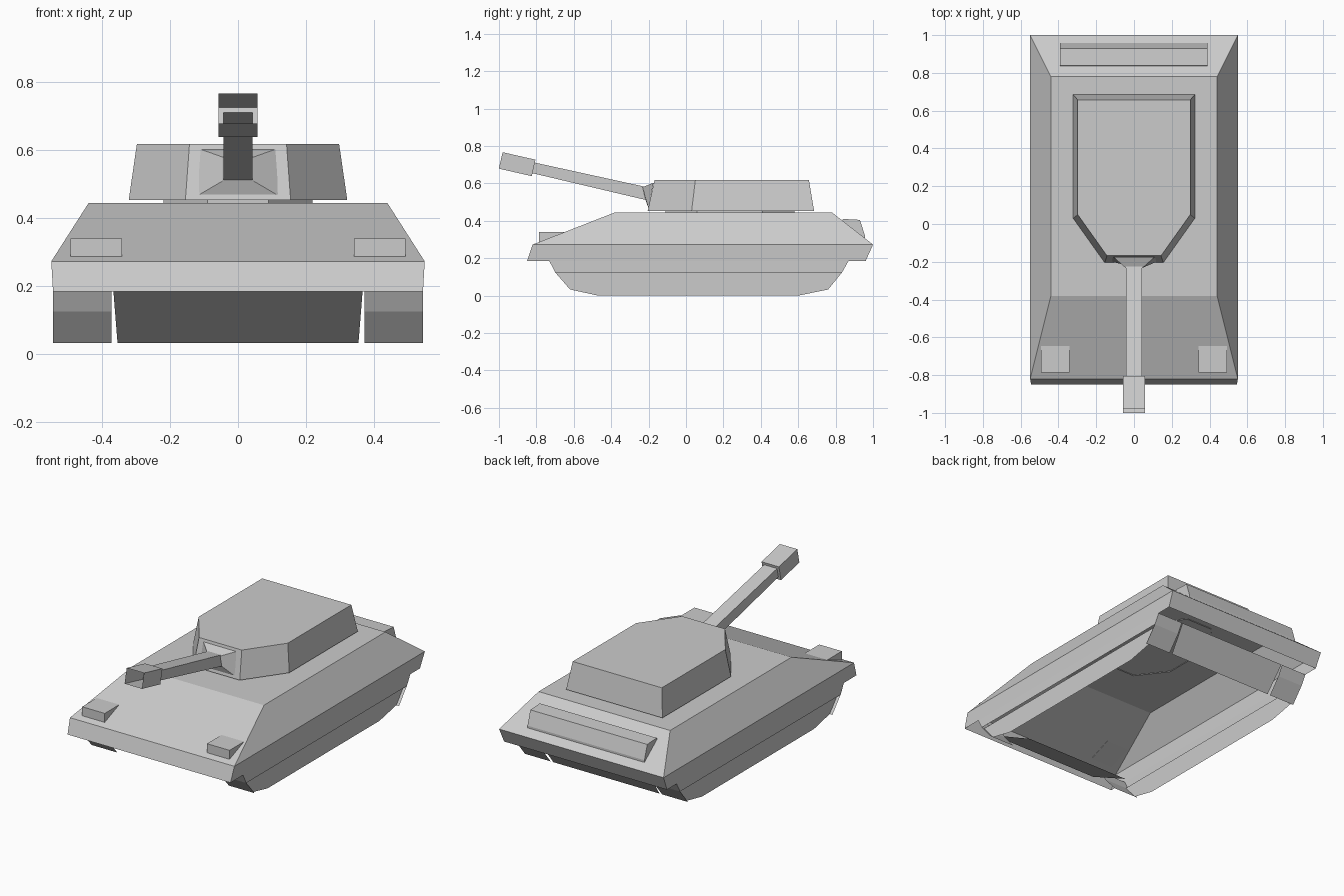
import bpy, bmesh
from mathutils import Vector

if "Cube" in bpy.data.objects:
    bpy.data.objects.remove(bpy.data.objects["Cube"])


def make(name, verts, faces):
    me = bpy.data.meshes.new(name)
    me.from_pydata([tuple(v) for v in verts], [], faces)
    bm = bmesh.new()
    bm.from_mesh(me)
    bmesh.ops.recalc_face_normals(bm, faces=bm.faces)
    bm.to_mesh(me)
    bm.free()
    ob = bpy.data.objects.new(name, me)
    bpy.context.collection.objects.link(ob)
    return ob


def loft(name, loops, first=True, last=True):
    """Skin a stack of equal-length loops, optionally capping the ends."""
    n = len(loops[0])
    verts = [v for lp in loops for v in lp]
    faces = [(k * n + i, k * n + (i + 1) % n, (k + 1) * n + (i + 1) % n, (k + 1) * n + i)
             for k in range(len(loops) - 1) for i in range(n)]
    if first:
        faces.append(tuple(range(n)))
    if last:
        faces.append(tuple(range(len(verts) - n, len(verts))))
    return make(name, verts, faces)


def rect(x, y0, y1, z):
    return [(-x, y0, z), (x, y0, z), (x, y1, z), (-x, y1, z)]


def prism(name, x0, x1, profile):
    return loft(name, [[(x, y, z) for y, z in profile] for x in (x0, x1)])


def strip(name, rows):
    """Open sheet; each row is (x0, x1, y, z)."""
    verts = [p for x0, x1, y, z in rows for p in ((x0, y, z), (x1, y, z))]
    return make(name, verts, [(2 * i, 2 * i + 1, 2 * i + 3, 2 * i + 2)
                              for i in range(len(rows) - 1)])


# Upper hull shell, open underneath
loft("hull", [rect(.44, -.38, .78, .445), rect(.55, -.82, 1.0, .273),
              rect(.545, -.85, .96, .184)], last=False)

# Lower nose and tail plates
strip("nose_plate", [(-.367, .367, -.80, .184), (-.355, .355, -.50, .033)])
strip("tail_plate", [(-.367, .367, .868, .184), (-.355, .355, .76, .033)])

# Track side sheets (upper panel, inset lower panel) and end plates
front = [(-.73, .184), (-.70, .125), (-.62, .033)]
rear = [(.868, .184), (.835, .125), (.76, .033)]
for s, side in ((-1, "left"), (1, "right")):
    upper = [front[0], front[1], rear[1], rear[0]]
    lower = front[1:] + [(-.47, 0), (.60, 0)] + rear[:0:-1]
    for part, prof, x in (("upper", upper, .545), ("lower", lower, .527)):
        make(f"{side}_track_{part}_side", [(s * x, y, z) for y, z in prof],
             [tuple(range(len(prof)))])
    for part, prof in (("front", front), ("rear", rear)):
        strip(f"{side}_track_{part}", [(s * .373, s * .545, y, z) for y, z in prof])
    # Headlight wedges on the sloped front
    prism(side + "_headlight", s * .342, s * .493,
          [(-.785, .285), (-.785, .341), (-.64, .341)])

# Stowage box on the sloped rear
prism("rear_box", -.392, .39,
      [(.835, .400), (.84, .41), (.93, .405), (.957, .32), (.957, .306)])


# Turret and its ring
def plan(half, z):
    return [(x, y, z) for x, y in half] + [(-x, y, z) for x, y in reversed(half)]


ring = [(.09, -.11), (.22, .06), (.22, .41), (.09, .58)]
loft("turret_ring", [plan(ring, .44), plan(ring, .453)], False, False)
loft("turret", [plan([(.155, -.205), (.322, .03), (.322, .685)], .453),
                plan([(.143, -.168), (.298, .05), (.298, .657)], .618)])

# Gun mount, a blunt pyramid on the turret face
loft("gun_mount", [
    [(-.12, -.20, .466), (.12, -.20, .466), (.11, -.174, .603), (-.11, -.174, .603)],
    [(-.045, -.216, .510), (.045, -.216, .510), (.045, -.232, .580), (-.045, -.232, .580)]])

# Raised gun: square barrel stepping out to an open muzzle
axis = Vector((0, -.976, .222))
up = Vector((0, .222, .976))
root = Vector((0, -.20, .543))


def section(d, w, h):
    c = root + axis * d
    return [c + Vector((sx * w, 0, 0)) + up * (sz * h)
            for sx, sz in ((-1, -1), (1, -1), (1, 1), (-1, 1))]


loft("gun_barrel", [section(0, .043, .034), section(.63, .043, .029),
                    section(.63, .058, .045), section(.81, .058, .045)], False, False)
